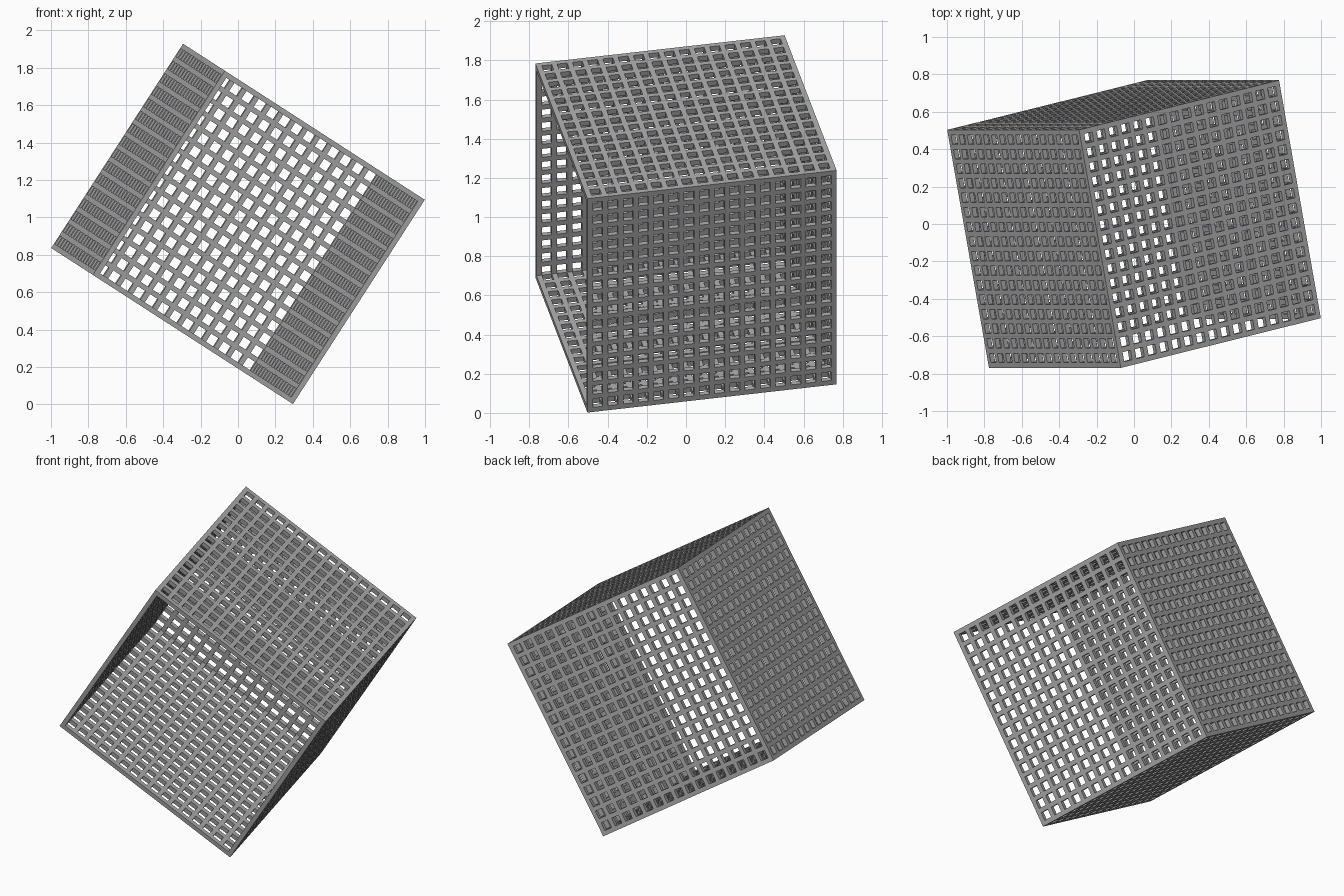
import bpy, bmesh
from math import radians
from mathutils import Matrix, Vector

cube = bpy.data.objects.get("Cube")
if cube:
    bpy.data.objects.remove(cube, do_unlink=True)

SIZE = 1.3            # edge length of the open box
CELLS = 16            # openings along each panel edge
BAR = 0.028           # bar width and depth
PITCH = (SIZE - BAR) / CELLS
STRIPS = 2 * CELLS + 1

# Plain grey material
grey = bpy.data.materials.new("mid grey")
grey.use_nodes = True
colour = (0.4, 0.4, 0.4, 1)
grey.diffuse_color = colour
bsdf = next(n for n in grey.node_tree.nodes if n.type == 'BSDF_PRINCIPLED')
bsdf.inputs["Base Color"].default_value = colour

# Tilted frame of the box, standing on one corner
up = Vector((0.71, 0, 1.1)).normalized()
side = Vector((1.065, 0.265, -0.69))
back = up.cross(side).normalized()
side = back.cross(up)
frame = Matrix((side, back, up)).transposed().to_4x4()
frame.translation = (0, 0, 0.965)


def line(k):
    """Position of the k-th edge line: bars and gaps alternate."""
    return (k // 2) * PITCH + (k % 2) * BAR - SIZE / 2


# Shared lattice sheet with square openings
bm = bmesh.new()
verts = [[bm.verts.new((line(i), line(j), 0)) for j in range(STRIPS + 1)]
         for i in range(STRIPS + 1)]
for i in range(STRIPS):
    for j in range(STRIPS):
        if i % 2 and j % 2:
            continue
        bm.faces.new((verts[i][j], verts[i + 1][j],
                      verts[i + 1][j + 1], verts[i][j + 1]))
sheet = bpy.data.meshes.new("lattice_sheet")
bm.to_mesh(sheet)
bm.free()
sheet.materials.append(grey)

# Five panels, the front stays open
panels = {
    "top_panel": (0, 'X'),
    "bottom_panel": (180, 'X'),
    "back_panel": (-90, 'X'),
    "left_panel": (90, 'Y'),
    "right_panel": (-90, 'Y'),
}
for name, (angle, axis) in panels.items():
    panel = bpy.data.objects.new(name, sheet)
    bpy.context.collection.objects.link(panel)
    turn = Matrix.Rotation(radians(angle), 4, axis)
    panel.matrix_world = frame @ turn @ Matrix.Translation((0, 0, SIZE / 2))
    solid = panel.modifiers.new("bar depth", 'SOLIDIFY')
    solid.thickness = BAR
    solid.offset = -1
